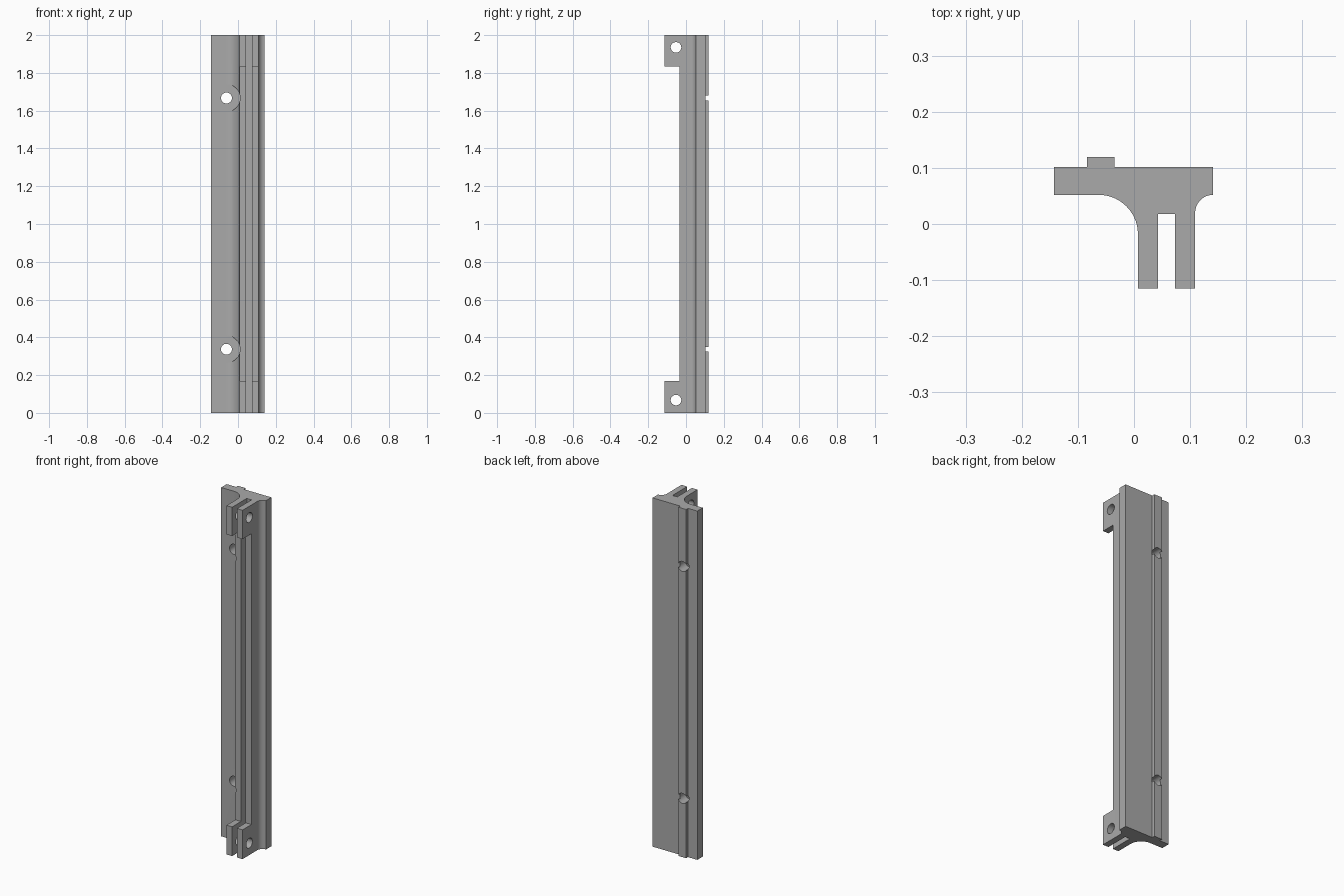
import bpy, bmesh
from math import sin, cos, pi, radians
from mathutils import Matrix

cube = bpy.data.objects.get("Cube")
if cube:
    bpy.data.objects.remove(cube, do_unlink=True)

grey = bpy.data.materials.new("plain grey")
grey.use_nodes = True
colour = (0.4, 0.4, 0.4, 1)
grey.diffuse_color = colour
grey.node_tree.nodes["Principled BSDF"].inputs["Base Color"].default_value = colour

HEIGHT = 2.0


def finish(name, bm):
    bmesh.ops.recalc_face_normals(bm, faces=bm.faces)
    mesh = bpy.data.meshes.new(name)
    bm.to_mesh(mesh)
    bm.free()
    mesh.materials.append(grey)
    obj = bpy.data.objects.new(name, mesh)
    bpy.context.collection.objects.link(obj)
    return obj


def arc(cx, cy, r, start, end, steps=14):
    angles = [radians(start + (end - start) * i / steps) for i in range(steps + 1)]
    return [(cx + r * cos(a), cy + r * sin(a)) for a in angles]


def extrude(name, points, z0, z1):
    bm = bmesh.new()
    face = bm.faces.new([bm.verts.new((x, y, z0)) for x, y in points])
    out = bmesh.ops.extrude_face_region(bm, geom=[face])
    verts = [v for v in out["geom"] if isinstance(v, bmesh.types.BMVert)]
    bmesh.ops.translate(bm, verts=verts, vec=(0, 0, z1 - z0))
    return finish(name, bm)


def cylinder(name, centre, radius, depth, axis):
    turn = Matrix.Rotation(pi / 2, 4, "Y" if axis == "X" else "X")
    bm = bmesh.new()
    bmesh.ops.create_cone(bm, cap_ends=True, segments=48, radius1=radius,
                          radius2=radius, depth=depth,
                          matrix=Matrix.Translation(centre) @ turn)
    return finish(name, bm)


# Rail cross-section: flange with back rib, filleted into a slotted web
profile = [(-0.143, 0.102), (-0.143, 0.052)]
profile += arc(-0.063, -0.018, 0.07, 90, 0)
profile += [(0.007, -0.115), (0.043, -0.115), (0.043, 0.018),
            (0.073, 0.018), (0.073, -0.115), (0.109, -0.115)]
profile += arc(0.141, 0.02, 0.032, 180, 90)
profile += [(0.141, 0.102), (-0.035, 0.102), (-0.035, 0.119),
            (-0.084, 0.119), (-0.084, 0.102)]
rail = extrude("mounting_rail", profile, 0, HEIGHT)

# Long recess that leaves lugs only at the two ends
cutters = [extrude("lug_gap_cutter", [(-0.02, -0.2), (0.2, -0.2),
                                      (0.2, -0.035), (-0.02, -0.035)], 0.168, 1.835)]

# Lug pin holes, flange screw holes and their counterbores
for side, lug_z, screw_z in (("lower", 0.068, 0.337), ("upper", 1.935, 1.667)):
    cutters += [
        cylinder(side + "_pin_cutter", (0.06, -0.053, lug_z), 0.028, 0.3, "X"),
        cylinder(side + "_screw_cutter", (-0.061, 0.08, screw_z), 0.029, 0.3, "Y"),
        cylinder(side + "_counterbore_cutter", (-0.061, -0.098, screw_z), 0.072, 0.3, "Y"),
    ]

bpy.context.view_layer.objects.active = rail
rail.select_set(True)
for cutter in cutters:
    mod = rail.modifiers.new(cutter.name, "BOOLEAN")
    mod.operation = "DIFFERENCE"
    mod.solver = "EXACT"
    mod.object = cutter
    bpy.ops.object.modifier_apply(modifier=mod.name)
    bpy.data.objects.remove(cutter, do_unlink=True)

bpy.ops.object.shade_smooth_by_angle(angle=radians(30))
